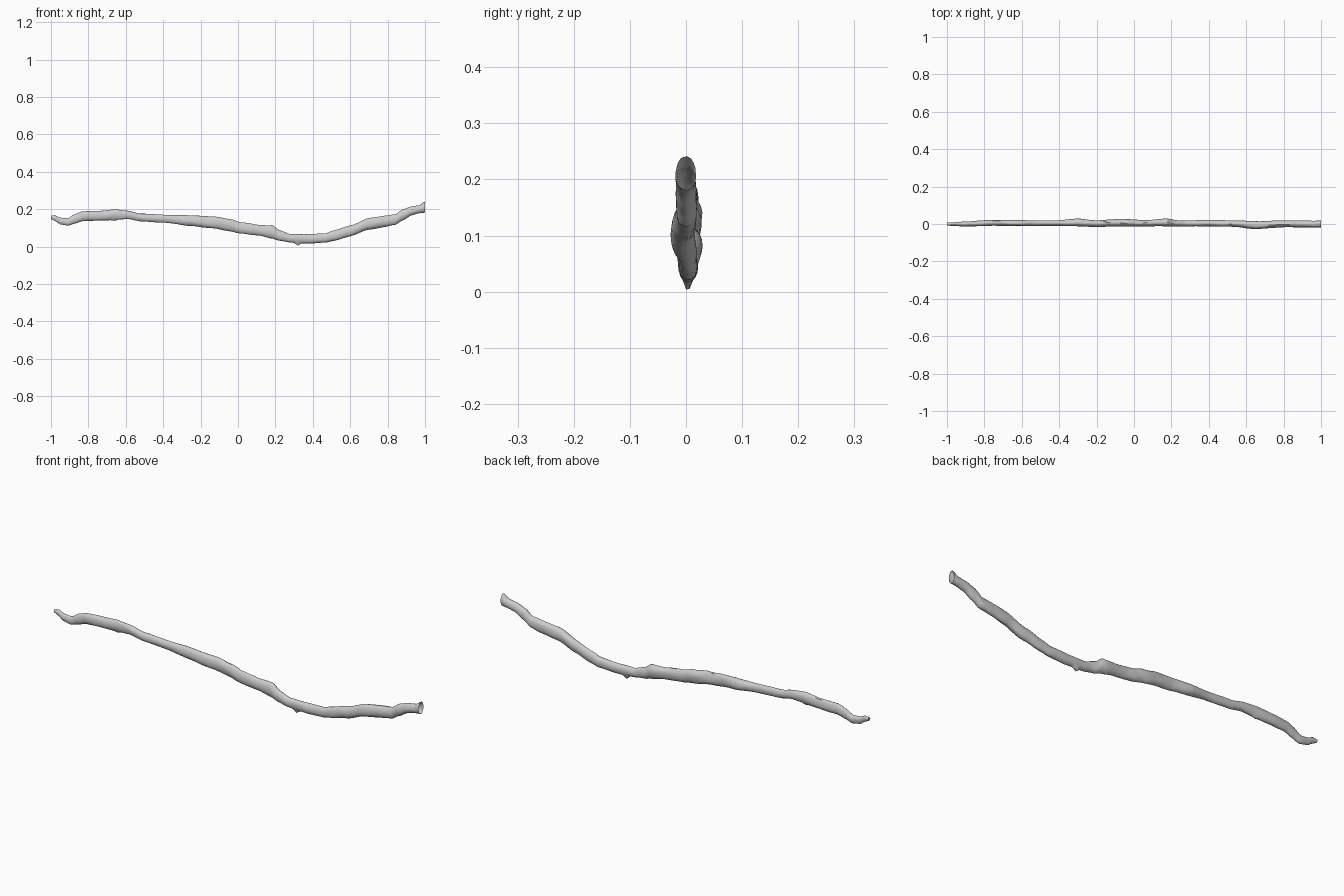
import bpy, bmesh
from math import sin, cos, pi, exp
from mathutils import noise, Vector

# Side profile of the branch: x, lower z, upper z
SIDE = [(-1.0, .148, .164), (-.98, .138, .167), (-.95, .119, .154), (-.91, .111, .151),
        (-.87, .124, .174), (-.83, .136, .189), (-.74, .138, .191), (-.66, .142, .199),
        (-.59, .147, .191), (-.52, .134, .176), (-.39, .127, .170), (-.26, .110, .167),
        (-.12, .096, .160), (-.04, .081, .146), (.01, .070, .131), (.12, .056, .116),
        (.18, .044, .113), (.22, .030, .087), (.28, .022, .067), (.38, .016, .066),
        (.465, .020, .070), (.51, .030, .085), (.60, .055, .112), (.70, .090, .153),
        (.785, .104, .165), (.84, .115, .171), (.88, .140, .199), (.93, .168, .215),
        (.97, .178, .222), (1.0, .181, .241)]
# Plan profile: x, front y, back y
PLAN = [(-1.0, -.009, .007), (-.9, -.013, .013), (-.75, -.010, .023), (-.6, -.010, .020),
        (-.4, -.010, .020), (-.3, -.012, .029), (-.2, -.017, .019), (-.07, -.012, .028),
        (.05, -.013, .020), (.17, -.012, .029), (.25, -.014, .018), (.4, -.012, .022),
        (.55, -.016, .019), (.65, -.028, .015), (.8, -.017, .019), (1.0, -.019, .018)]
# Bark stubs: x, angle around the section, height, half length
STUBS = [(.32, -pi / 2, .017, .012), (-.66, -pi / 2, .006, .012), (.19, pi / 2, .005, .02)]


def sample(table, x):
    for a, b in zip(table, table[1:]):
        if x <= b[0]:
            break
    t = min(max((x - a[0]) / (b[0] - a[0]), 0), 1)
    t = .5 * t + .5 * t * t * (3 - 2 * t)
    return [a[k] + (b[k] - a[k]) * t for k in (1, 2)]


RINGS, SIDES = 200, 18
bm = bmesh.new()
rings = []
for i in range(RINGS + 1):
    x = -1 + 2 * i / RINGS
    z0, z1 = sample(SIDE, x)
    y0, y1 = sample(PLAN, x)
    ring = []
    for j in range(SIDES):
        a = 2 * pi * j / SIDES
        # gentle uneven bark on an oval section
        r = 1 + .10 * noise.noise(Vector((x * 14, cos(a) * 1.2, sin(a) * 1.2)))
        y = (y0 + y1) / 2 + (y1 - y0) / 2 * cos(a) * r
        z = (z0 + z1) / 2 + (z1 - z0) / 2 * sin(a) * r
        for sx, sa, h, w in STUBS:
            d = abs((a - sa + pi) % (2 * pi) - pi)
            pull = h * exp(-((x - sx) / w) ** 2 - (d / .45) ** 2)
            y += pull * cos(sa)
            z += pull * sin(sa)
        ring.append(bm.verts.new((x, max(min(y, .03), -.03), max(z, 0))))
    rings.append(ring)
for p, q in zip(rings, rings[1:]):
    for j in range(SIDES):
        k = (j + 1) % SIDES
        bm.faces.new((p[j], p[k], q[k], q[j]))
# Closed broken tip on the left, open sawn end on the right
bm.faces.new(rings[0])
bmesh.ops.recalc_face_normals(bm, faces=bm.faces)

mesh = bpy.data.meshes.new("branch")
bm.to_mesh(mesh)
bm.free()
branch = bpy.data.objects.new("branch", mesh)
bpy.context.collection.objects.link(branch)
bpy.context.view_layer.objects.active = branch
branch.select_set(True)
bpy.ops.object.shade_smooth_by_angle(angle=.7)
